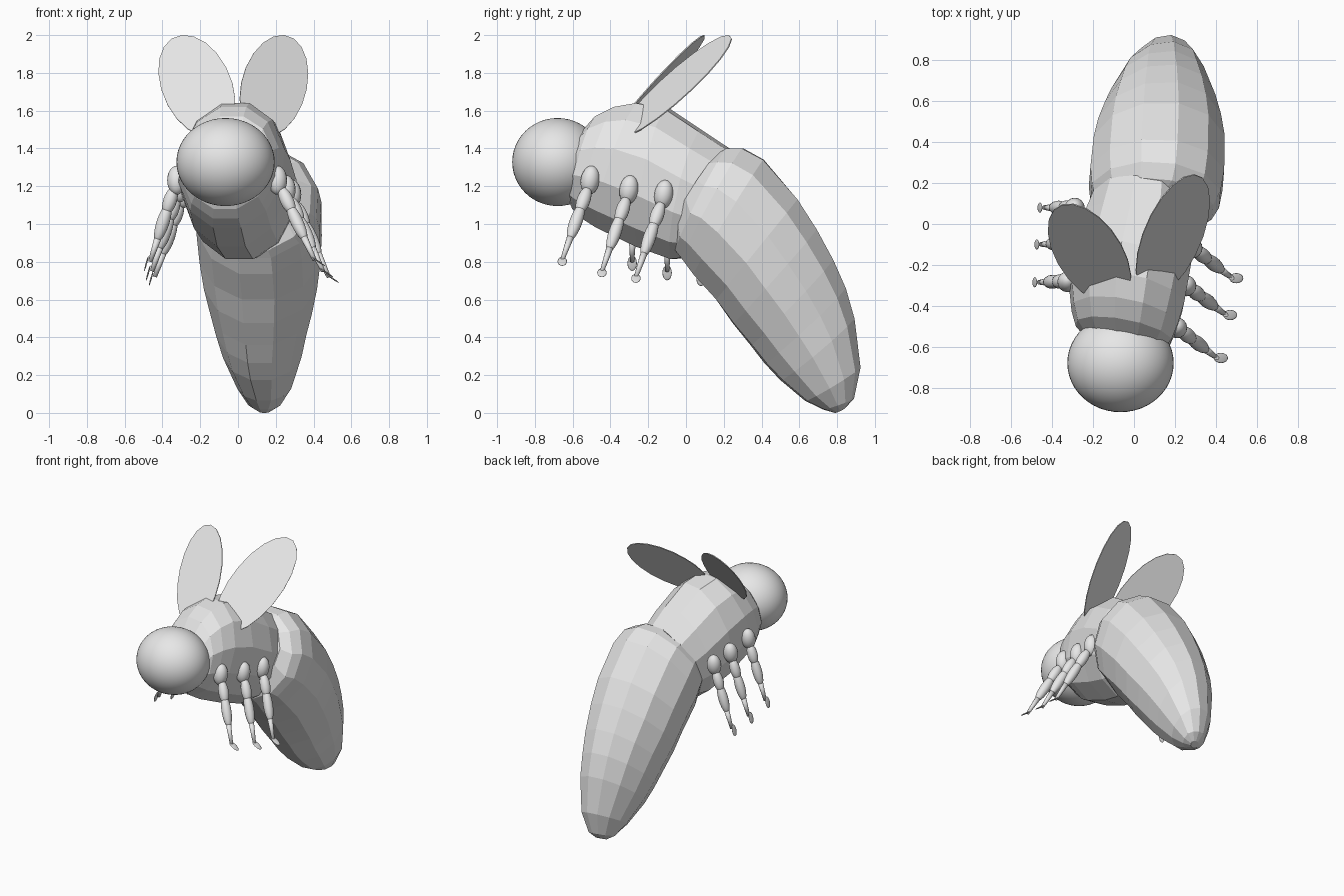
import bpy, bmesh, math
from mathutils import Vector, Matrix

if "Cube" in bpy.data.objects:
    bpy.data.objects.remove(bpy.data.objects["Cube"])

grey = bpy.data.materials.new("light grey")
grey.diffuse_color = (0.8, 0.8, 0.8, 1)
grey.use_nodes = True
grey.node_tree.nodes["Principled BSDF"].inputs["Base Color"].default_value = grey.diffuse_color


def finish(name, bm, smooth=False):
    bmesh.ops.recalc_face_normals(bm, faces=bm.faces)
    me = bpy.data.meshes.new(name)
    bm.to_mesh(me)
    bm.free()
    for p in me.polygons:
        p.use_smooth = smooth
    me.materials.append(grey)
    ob = bpy.data.objects.new(name, me)
    bpy.context.collection.objects.link(ob)
    return ob


def loft(name, rings, yaw0, yaw1, lean, n=12):
    """Rings are (top y, top z, bottom y, bottom z, centre x, half width)."""
    bm = bmesh.new()
    loops = []
    k = 1 / math.cos(math.pi / n)
    for r, (ty, tz, by, bz, cx, w) in enumerate(rings):
        yaw = yaw0 + (yaw1 - yaw0) * r / (len(rings) - 1)
        side = Vector((math.cos(yaw), -math.sin(yaw), 0))
        c = Vector((cx, (ty + by) / 2, (tz + bz) / 2))
        up = Vector((lean * (tz - bz) / 2, (ty - by) / 2, (tz - bz) / 2))
        loop = []
        for i in range(n):
            a = 2 * math.pi * (i + 0.5) / n
            loop.append(bm.verts.new(c + k * (side * w * math.cos(a) + up * math.sin(a))))
        loops.append(loop)
    for a, b in zip(loops, loops[1:]):
        for i in range(n):
            j = (i + 1) % n
            bm.faces.new((a[i], a[j], b[j], b[i]))
    bm.faces.new(loops[0])
    bm.faces.new(loops[-1])
    return finish(name, bm)


# Head: smooth ellipsoid
bm = bmesh.new()
bmesh.ops.create_uvsphere(bm, u_segments=48, v_segments=24, radius=1)
bmesh.ops.transform(bm, verts=bm.verts, matrix=Matrix.Translation((-0.066, -0.68, 1.328))
                    @ Matrix.Diagonal((0.26, 0.24, 0.233, 1)))
finish("head", bm, True)

# Faceted thorax and abdomen
loft("thorax", [
    (-0.57, 1.46, -0.61, 1.12, -0.05, 0.185),
    (-0.47, 1.57, -0.59, 1.08, -0.05, 0.235),
    (-0.37, 1.62, -0.54, 1.03, -0.045, 0.26),
    (-0.25, 1.64, -0.46, 0.98, -0.035, 0.28),
    (-0.10, 1.61, -0.25, 0.88, -0.01, 0.285),
    (0.08, 1.49, -0.07, 0.815, 0.03, 0.275),
    (0.225, 1.395, -0.02, 0.82, 0.05, 0.25)], 0.2, 0.2, 0.07)
loft("abdomen", [
    (0.17, 1.37, -0.06, 1.0, 0.08, 0.23),
    (0.22, 1.40, -0.05, 0.86, 0.095, 0.29),
    (0.30, 1.40, -0.02, 0.82, 0.105, 0.315),
    (0.41, 1.34, 0.04, 0.735, 0.11, 0.327),
    (0.59, 1.13, 0.16, 0.60, 0.12, 0.32),
    (0.69, 0.97, 0.25, 0.475, 0.122, 0.30),
    (0.775, 0.81, 0.345, 0.36, 0.125, 0.27),
    (0.84, 0.66, 0.42, 0.265, 0.125, 0.24),
    (0.885, 0.50, 0.505, 0.175, 0.13, 0.21),
    (0.918, 0.24, 0.635, 0.065, 0.14, 0.145),
    (0.885, 0.075, 0.73, 0.018, 0.14, 0.085),
    (0.84, 0.025, 0.79, 0.0, 0.14, 0.035)], 0.12, -0.22, 0.05)


# Wings: thin oval plates with their roots inside the thorax
def wing(name, centre, major, minor, n=20):
    c, a, b = Vector(centre), Vector(major), Vector(minor)
    off = a.cross(b).normalized() * 0.003
    bm = bmesh.new()
    sides = []
    for s in (1, -1):
        sides.append([bm.verts.new(c + a * math.cos(t) + b * math.sin(t) + off * s)
                      for t in (2 * math.pi * i / n for i in range(n))])
    for f in sides:
        bm.faces.new(f)
    for i in range(n):
        j = (i + 1) % n
        bm.faces.new((sides[0][i], sides[0][j], sides[1][j], sides[1][i]))
    finish(name, bm)


wing("right_wing", (0.19, -0.055, 1.73), (0.104, 0.297, 0.25), (0.148, -0.005, -0.1))
wing("left_wing", (-0.218, -0.145, 1.73), (-0.132, 0.24, 0.25), (-0.155, -0.045, -0.1))


# Legs: swollen hip, spindle, thin shin and a flat foot
def blob(bm, p, q, r):
    d = q - p
    m = (Matrix.Translation((p + q) / 2) @ d.to_track_quat('Z', 'Y').to_matrix().to_4x4()
         @ Matrix.Diagonal((r, r, d.length / 2, 1)))
    bmesh.ops.create_uvsphere(bm, u_segments=16, v_segments=12, radius=1, matrix=m)


def leg(name, root, foot):
    r, f = Vector(root), Vector(foot)
    at = lambda t: r.lerp(f, t)
    bm = bmesh.new()
    blob(bm, r + Vector((0, 0.01, 0.078)), r - Vector((0, 0.015, 0.075)), 0.05)
    blob(bm, at(0.08), at(0.42), 0.036)
    blob(bm, at(0.28), at(0.76), 0.034)
    d = f - at(0.68)
    bmesh.ops.create_cone(bm, segments=12, radius1=0.02, radius2=0.011, depth=d.length, cap_ends=True,
                          matrix=Matrix.Translation((f + at(0.68)) / 2)
                          @ d.to_track_quat('Z', 'Y').to_matrix().to_4x4())
    out = math.copysign(1, f.x)
    tilt = 0.6 if out > 0 else -1.3
    bmesh.ops.create_uvsphere(bm, u_segments=16, v_segments=8, radius=1,
                              matrix=Matrix.Translation(f + Vector((0.02 * out, 0, -0.008)))
                              @ Matrix.Rotation(tilt, 4, 'Y')
                              @ Matrix.Diagonal((0.042, 0.025, 0.004, 1)))
    finish(name, bm, True)


for label, right, rfoot, left, lfoot in (
        ("front", (0.21, -0.505, 1.23), (0.405, -0.655, 0.81), (-0.325, -0.28, 1.23), (-0.465, -0.285, 0.80)),
        ("middle", (0.255, -0.30, 1.18), (0.45, -0.445, 0.75), (-0.31, -0.09, 1.19), (-0.455, -0.10, 0.75)),
        ("rear", (0.285, -0.115, 1.155), (0.48, -0.265, 0.72), (-0.29, 0.08, 1.16), (-0.44, 0.08, 0.72))):
    leg("right_%s_leg" % label, right, rfoot)
    leg("left_%s_leg" % label, left, lfoot)
